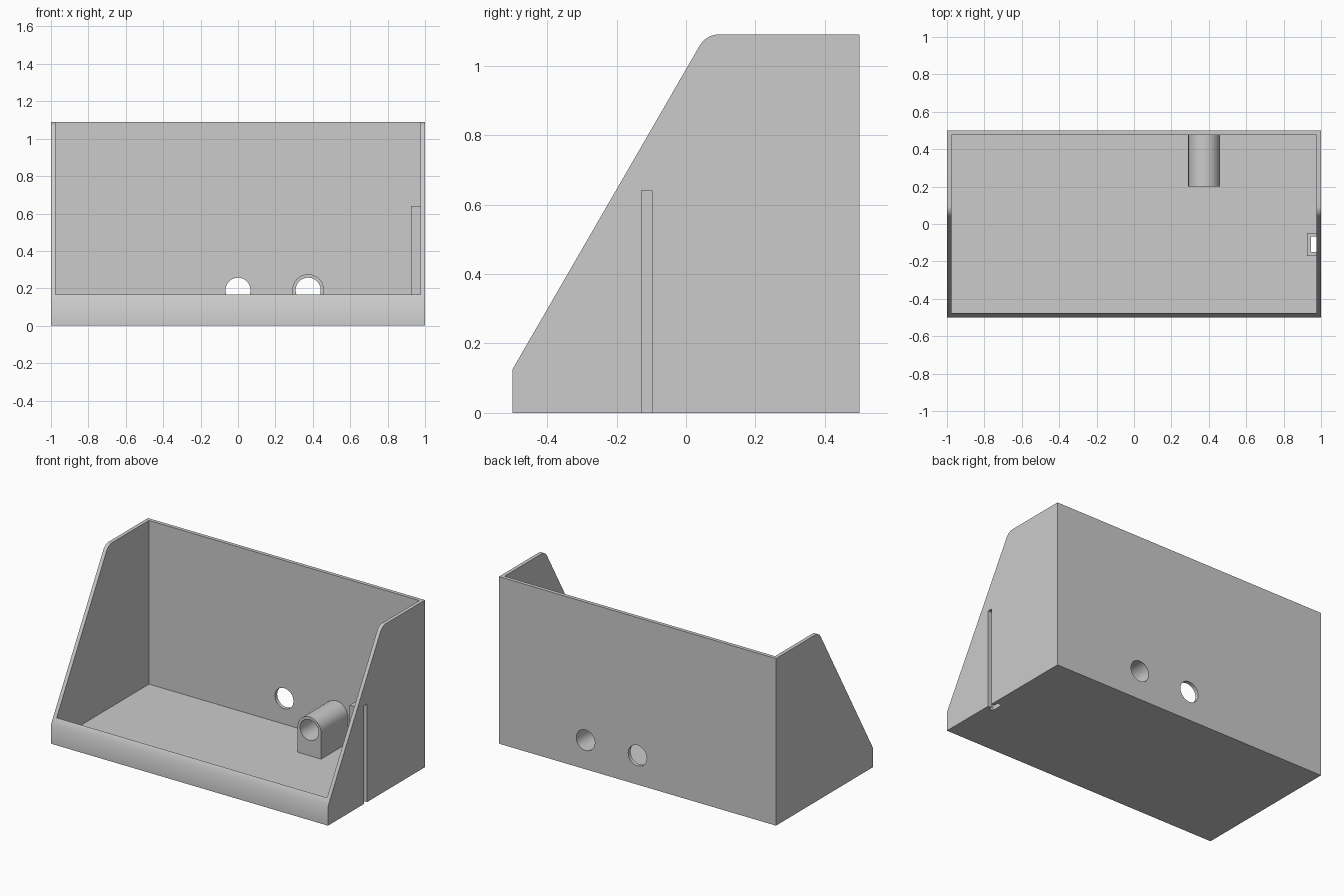
import bpy
import bmesh
from math import cos, sin, pi, radians

if "Cube" in bpy.data.objects:
    bpy.data.objects.remove(bpy.data.objects["Cube"], do_unlink=True)

WALL = 0.024          # wall thickness
FLOOR = 0.022
TOP = 1.09
HOLE_Z = 0.19
HOLE_R = 0.067
PIPE_X = 0.375

grey = bpy.data.materials.new("plain grey")
grey.use_nodes = True
grey.diffuse_color = (0.6, 0.6, 0.6, 1)
grey.node_tree.nodes["Principled BSDF"].inputs["Base Color"].default_value = (0.6, 0.6, 0.6, 1)


def prism(name, outline, axis, lo, hi):
    """Extrude a 2D outline along an axis from lo to hi."""
    place = {"x": lambda a, b, t: (t, a, b),
             "y": lambda a, b, t: (a, t, b),
             "z": lambda a, b, t: (a, b, t)}[axis]
    bm = bmesh.new()
    ends = [[bm.verts.new(place(a, b, t)) for a, b in outline] for t in (lo, hi)]
    for ring in ends:
        bm.faces.new(ring)
    n = len(outline)
    for i in range(n):
        j = (i + 1) % n
        bm.faces.new((ends[0][i], ends[0][j], ends[1][j], ends[1][i]))
    bmesh.ops.recalc_face_normals(bm, faces=bm.faces)
    mesh = bpy.data.meshes.new(name)
    bm.to_mesh(mesh)
    bm.free()
    mesh.materials.append(grey)
    obj = bpy.data.objects.new(name, mesh)
    bpy.context.collection.objects.link(obj)
    return obj


def arc(cx, cz, r, start, end, steps):
    angles = [radians(start + (end - start) * i / steps) for i in range(steps + 1)]
    return [(cx + r * cos(a), cz + r * sin(a)) for a in angles]


def rect(a0, a1, b0, b1):
    return [(a0, b0), (a1, b0), (a1, b1), (a0, b1)]


def cut(obj, cutters):
    """Subtract each cutter and bake the result."""
    for c in cutters:
        mod = obj.modifiers.new("cut", "BOOLEAN")
        mod.operation = "DIFFERENCE"
        mod.solver = "EXACT"
        mod.object = c
    graph = bpy.context.evaluated_depsgraph_get()
    baked = bpy.data.meshes.new_from_object(obj.evaluated_get(graph))
    obj.modifiers.clear()
    obj.data = baked


# Bin: side profile with sloped front edge and rounded upper corner
side = [(0.5, 0), (0.5, TOP)] + arc(0.095, TOP - 0.064, 0.064, 90, 150, 10) + [(-0.5, 0.125), (-0.5, 0)]
shell = prism("bin_shell", side, "x", -1, 1)

# Arched pipe holder on the back wall
arch = [(PIPE_X + 0.085, FLOOR)] + arc(PIPE_X, HOLE_Z, 0.085, 0, 180, 32) + [(PIPE_X - 0.085, FLOOR)]
holder = prism("pipe_holder", arch, "y", 0.2, 0.5 - WALL)

# Cutters: interior, two round holes, side slot and floor opening below the channel
inner = 1 - WALL
interior = prism("interior_cutter", rect(-inner, inner, WALL - 0.5, 0.5 - WALL), "z", FLOOR, 1.5)
holes = [prism("hole_cutter", arc(x, HOLE_Z, HOLE_R, 0, 360, 48)[:-1], "y", 0.1, 0.7)
         for x in (0, PIPE_X)]
slot = prism("slot_cutter", rect(0.96, 1.1, -0.128, -0.098), "z", -0.1, 0.64)
opening = prism("opening_cutter", rect(0.947, inner, -0.149, -0.068), "z", -0.1, 0.1)
cutters = [interior, *holes, slot, opening]

cut(shell, cutters)
cut(holder, [holes[1]])
for c in cutters:
    bpy.data.objects.remove(c, do_unlink=True)

# U-shaped channel behind the side slot, open at both ends
u_shape = [(inner, -0.17), (0.925, -0.17), (0.925, -0.047), (inner, -0.047),
           (inner, -0.068), (0.947, -0.068), (0.947, -0.149), (inner, -0.149)]
channel = prism("slot_channel", u_shape, "z", FLOOR, 0.64)

# Smooth curved faces, keep hard corners
bpy.ops.object.select_all(action="DESELECT")
for obj in (shell, holder, channel):
    obj.select_set(True)
bpy.context.view_layer.objects.active = shell
bpy.ops.object.shade_smooth_by_angle(angle=radians(35))
